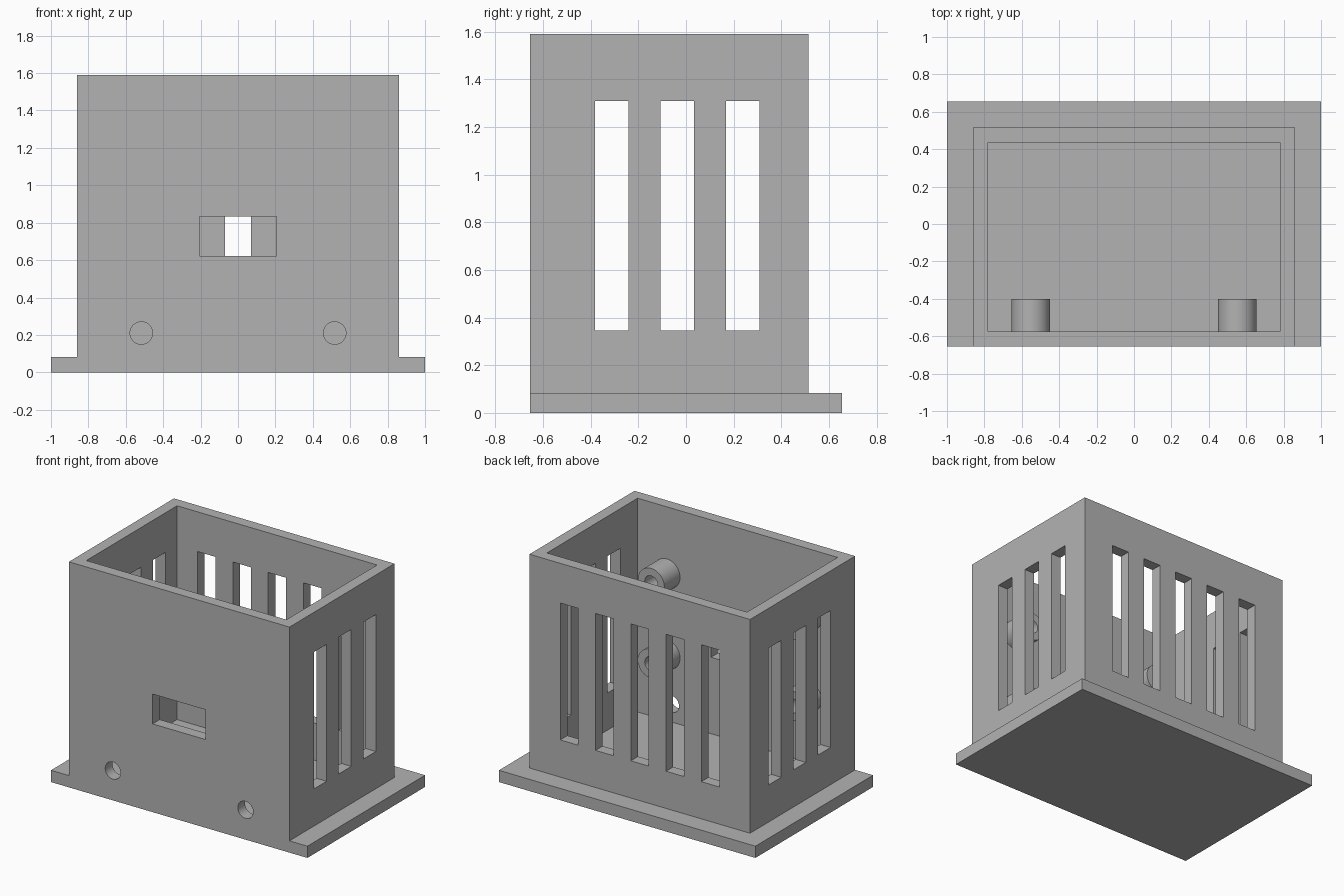
import bpy
import math

cube = bpy.data.objects.get("Cube")
if cube:
    bpy.data.objects.remove(cube, do_unlink=True)

grey = bpy.data.materials.new("plain grey")
grey.use_nodes = True
COLOUR = (0.45, 0.45, 0.45, 1)
grey.diffuse_color = COLOUR
grey.node_tree.nodes["Principled BSDF"].inputs["Base Color"].default_value = COLOUR


def box(name, x, y, z):
    """Box from (min, max) ranges on each axis."""
    bpy.ops.mesh.primitive_cube_add(size=1, location=[sum(r) / 2 for r in (x, y, z)])
    ob = bpy.context.object
    ob.name = name
    ob.scale = [r[1] - r[0] for r in (x, y, z)]
    bpy.ops.object.transform_apply(location=True, rotation=False, scale=True)
    ob.data.materials.append(grey)
    return ob


def rod(name, x, z, radius, y0, y1):
    """Cylinder lying along y."""
    bpy.ops.mesh.primitive_cylinder_add(
        vertices=48, radius=radius, depth=y1 - y0,
        location=(x, (y0 + y1) / 2, z), rotation=(math.pi / 2, 0, 0))
    ob = bpy.context.object
    ob.name = name
    bpy.ops.object.transform_apply(location=True, rotation=True, scale=True)
    ob.data.materials.append(grey)
    return ob


def boolean(target, tool, operation="DIFFERENCE"):
    """Apply a boolean and discard the tool."""
    mod = target.modifiers.new("cut", "BOOLEAN")
    mod.operation = operation
    mod.solver = "EXACT"
    mod.object = tool
    bpy.context.view_layer.objects.active = target
    bpy.ops.object.modifier_apply(modifier=mod.name)
    bpy.data.objects.remove(tool, do_unlink=True)


FRONT, BACK, SIDE, TOP = -0.655, 0.515, 0.86, 1.59
WALL, FLOOR = 0.08, 0.083
INNER_FRONT = FRONT + WALL
SLOT_HALF, SLOT_PITCH = 0.07, 0.275
SLOT_Z = (0.345, 1.31)

# Open-topped case on a wider base plate
case = box("case", (-SIDE, SIDE), (FRONT, BACK), (0, TOP))
boolean(case, box("plate", (-1, 1), (FRONT, -FRONT), (0, FLOOR)), "UNION")
boolean(case, box("cavity", (WALL - SIDE, SIDE - WALL),
                  (INNER_FRONT, BACK - WALL), (FLOOR, TOP + 1)))

# Vent slots through both sides and through the back
for i in (-1, 0, 1):
    y = -0.037 + i * SLOT_PITCH
    boolean(case, box("slot", (-2, 2), (y - SLOT_HALF, y + SLOT_HALF), SLOT_Z))
for i in range(-2, 3):
    x = i * SLOT_PITCH
    boolean(case, box("slot", (x - SLOT_HALF, x + SLOT_HALF), (0.2, 1), SLOT_Z))

# Front window and two cable holes
boolean(case, box("window", (-0.207, 0.207), (-1, -0.45), (0.622, 0.832)))
for x in (-0.517, 0.517):
    boolean(case, rod("hole", x, 0.21, 0.06, -1, -0.45))

# Four hollow screw bosses behind the front wall
for side, x in (("right", -0.552), ("left", 0.552)):
    for level, z in (("lower", 0.55), ("upper", 1.12)):
        boss = rod(f"{level}_{side}_boss", x, z, 0.103, INNER_FRONT - 0.01, -0.4)
        boolean(boss, rod("bore", x, z, 0.05, INNER_FRONT, 0))
        bpy.ops.object.select_all(action="DESELECT")
        boss.select_set(True)
        bpy.context.view_layer.objects.active = boss
        bpy.ops.object.shade_smooth_by_angle()
